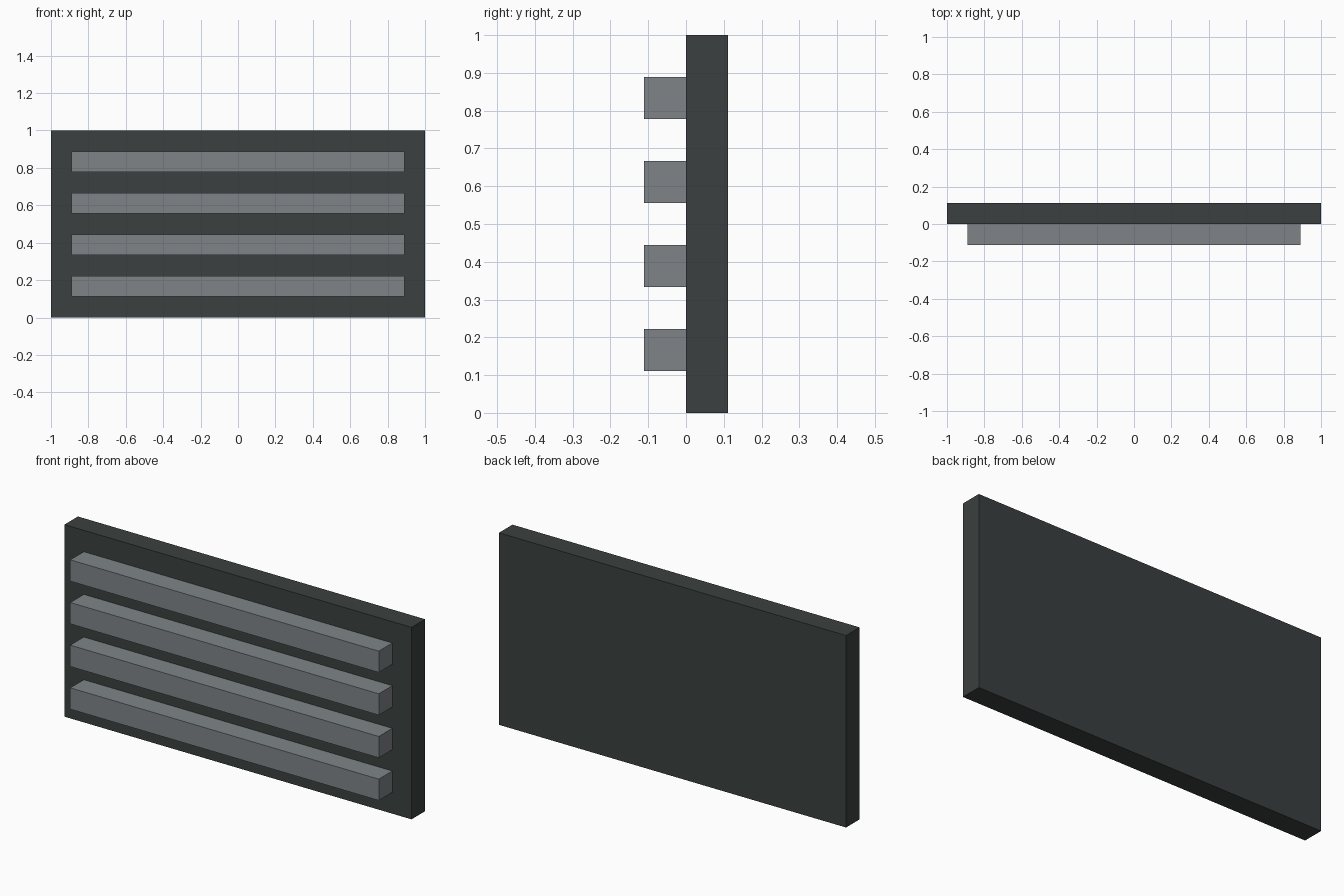
import bpy

if "Cube" in bpy.data.objects:
    bpy.data.objects.remove(bpy.data.objects["Cube"])

U = 1 / 9  # module: panel thickness, slat height, slat depth and margin


def material(name, color):
    mat = bpy.data.materials.new(name)
    mat.diffuse_color = (*color, 1)
    mat.use_nodes = True
    mat.node_tree.nodes["Principled BSDF"].inputs["Base Color"].default_value = mat.diffuse_color
    return mat


def box(name, low, high, mat):
    bpy.ops.mesh.primitive_cube_add(size=1, location=[(a + b) / 2 for a, b in zip(low, high)])
    obj = bpy.context.object
    obj.name = name
    obj.scale = [b - a for a, b in zip(low, high)]
    bpy.ops.object.transform_apply(location=False, rotation=False, scale=True)
    obj.data.materials.append(mat)
    return obj


dark = material("dark grey", (0.043, 0.051, 0.050))
light = material("mid grey", (0.209, 0.231, 0.242))

# Upright back panel
box("back_panel", (-1, 0, 0), (1, U, 1), dark)

# Four evenly spaced horizontal slats on the front
for i in range(4):
    z = U * (1 + 2 * i)
    box(f"slat_{i + 1}", (-1 + U, -U, z), (1 - U, 0, z + U), light)
